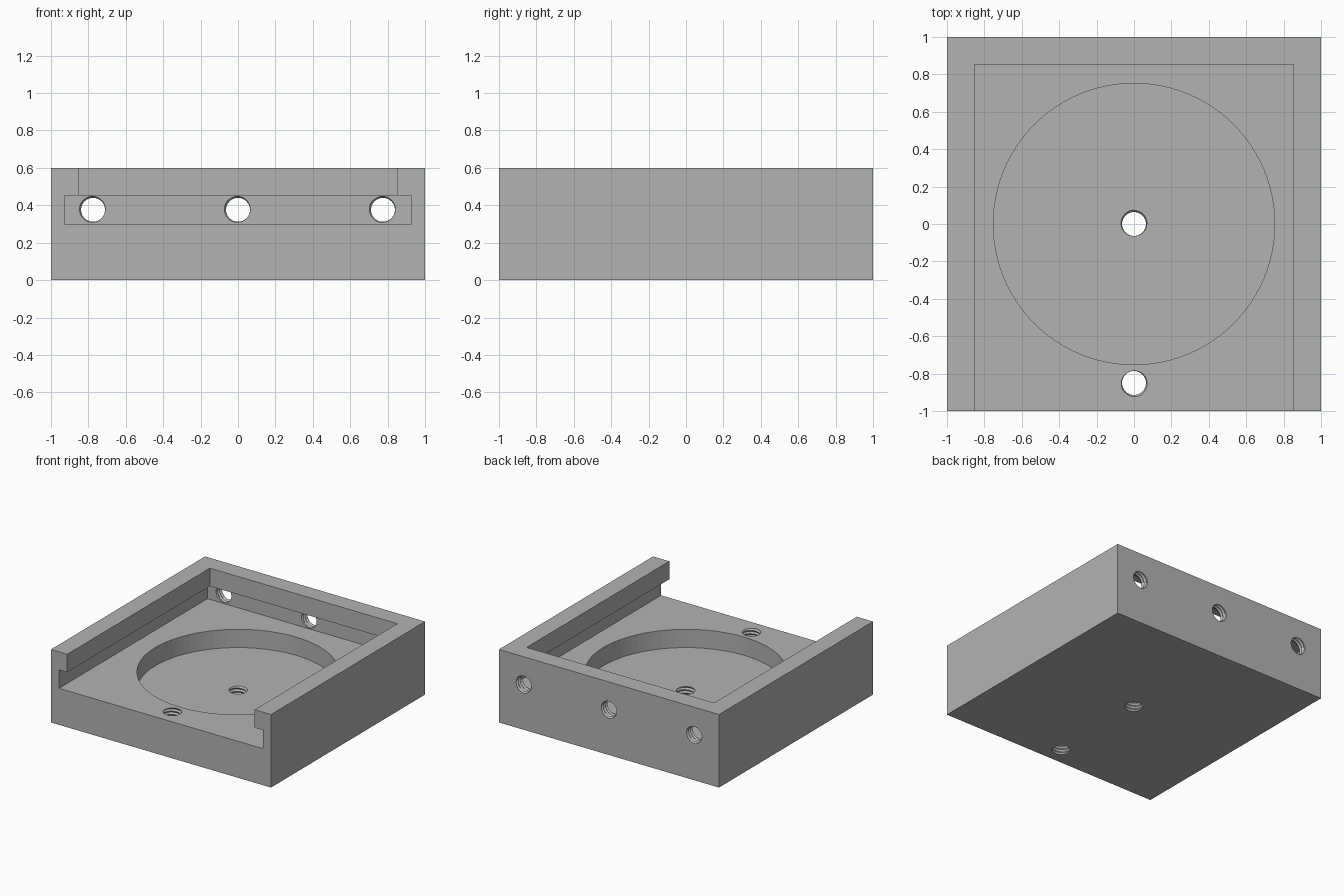
import bpy, bmesh, math
from mathutils import Matrix

if "Cube" in bpy.data.objects:
    bpy.data.objects.remove(bpy.data.objects["Cube"])

grey = bpy.data.materials.new("plain grey")
grey.diffuse_color = (0.45, 0.45, 0.45, 1)
grey.use_nodes = True
grey.node_tree.nodes["Principled BSDF"].inputs["Base Color"].default_value = grey.diffuse_color


def make_object(name, bm, matrix=None):
    bmesh.ops.recalc_face_normals(bm, faces=bm.faces[:])
    mesh = bpy.data.meshes.new(name)
    bm.to_mesh(mesh)
    bm.free()
    mesh.materials.append(grey)
    ob = bpy.data.objects.new(name, mesh)
    bpy.context.collection.objects.link(ob)
    if matrix:
        ob.matrix_world = matrix
    return ob


def box(name, lo, hi):
    bm = bmesh.new()
    bmesh.ops.create_cube(bm, size=1)
    for v in bm.verts:
        v.co = [a + (b - a) * (c + 0.5) for a, b, c in zip(lo, hi, v.co)]
    return make_object(name, bm)


def cylinder(name, radius, z0, z1, sides):
    bm = bmesh.new()
    bmesh.ops.create_cone(bm, cap_ends=True, segments=sides,
                          radius1=radius, radius2=radius, depth=z1 - z0)
    return make_object(name, bm, Matrix.Translation((0, 0, (z0 + z1) / 2)))


def thread(name, length, matrix, inner=0.064, outer=0.0745, pitch=0.027, n=32):
    """Solid screw along +z with a V-shaped helical ridge."""
    bm = bmesh.new()
    rows = 2 * math.ceil(length / pitch) + 2
    grid = []
    for k in range(rows):
        r = outer if k % 2 else inner
        grid.append([bm.verts.new((r * math.cos(math.tau * j / n),
                                   r * math.sin(math.tau * j / n),
                                   pitch * (k / 2 + j / n))) for j in range(n)])

    def vert(k, j):
        return grid[k][j] if j < n else grid[k + 2][0]

    for k in range(rows - 1):
        for j in range(n):
            if j == n - 1 and k + 3 >= rows:
                continue
            a, b, c, d = vert(k, j), vert(k, j + 1), vert(k + 1, j + 1), vert(k + 1, j)
            bm.faces.new((a, b, c))
            bm.faces.new((a, c, d))
    # close both ends with a fan
    top = pitch * rows / 2
    low = bm.verts.new((0, 0, -pitch))
    high = bm.verts.new((0, 0, top + 2 * pitch))
    for e in [e for e in bm.edges if e.is_boundary]:
        mid = (e.verts[0].co.z + e.verts[1].co.z) / 2
        bm.faces.new((e.verts[0], e.verts[1], low if mid < top / 2 else high))
    return make_object(name, bm, matrix)


# solid block
block = box("slotted_block", (-1, -1, 0), (1, 1, 0.6))

# undercut slot, top opening and round pocket
cutters = [
    box("slot_cutter", (-0.927, -1.1, 0.3), (0.927, 0.927, 0.452)),
    box("opening_cutter", (-0.852, -1.1, 0.4), (0.852, 0.852, 0.7)),
    cylinder("pocket_cutter", 0.752, 0.15, 0.4, 96),
]

# threaded holes through the floor
for y, length in ((0, 0.22), (-0.85, 0.38)):
    cutters.append(thread("floor_hole_cutter", length,
                          Matrix.Translation((0, y, -0.06))))

# threaded holes through the back wall
for x in (-0.775, 0, 0.775):
    cutters.append(thread("back_hole_cutter", 0.13,
                          Matrix.Translation((x, 1.06, 0.376)) @ Matrix.Rotation(math.pi / 2, 4, 'X')))

for cutter in cutters:
    cutter.hide_render = True
    cutter.hide_viewport = True
    mod = block.modifiers.new(cutter.name, 'BOOLEAN')
    mod.operation = 'DIFFERENCE'
    mod.solver = 'EXACT'
    mod.object = cutter

bpy.context.view_layer.objects.active = block
block.select_set(True)
bpy.ops.object.shade_smooth_by_angle(angle=math.radians(30))
